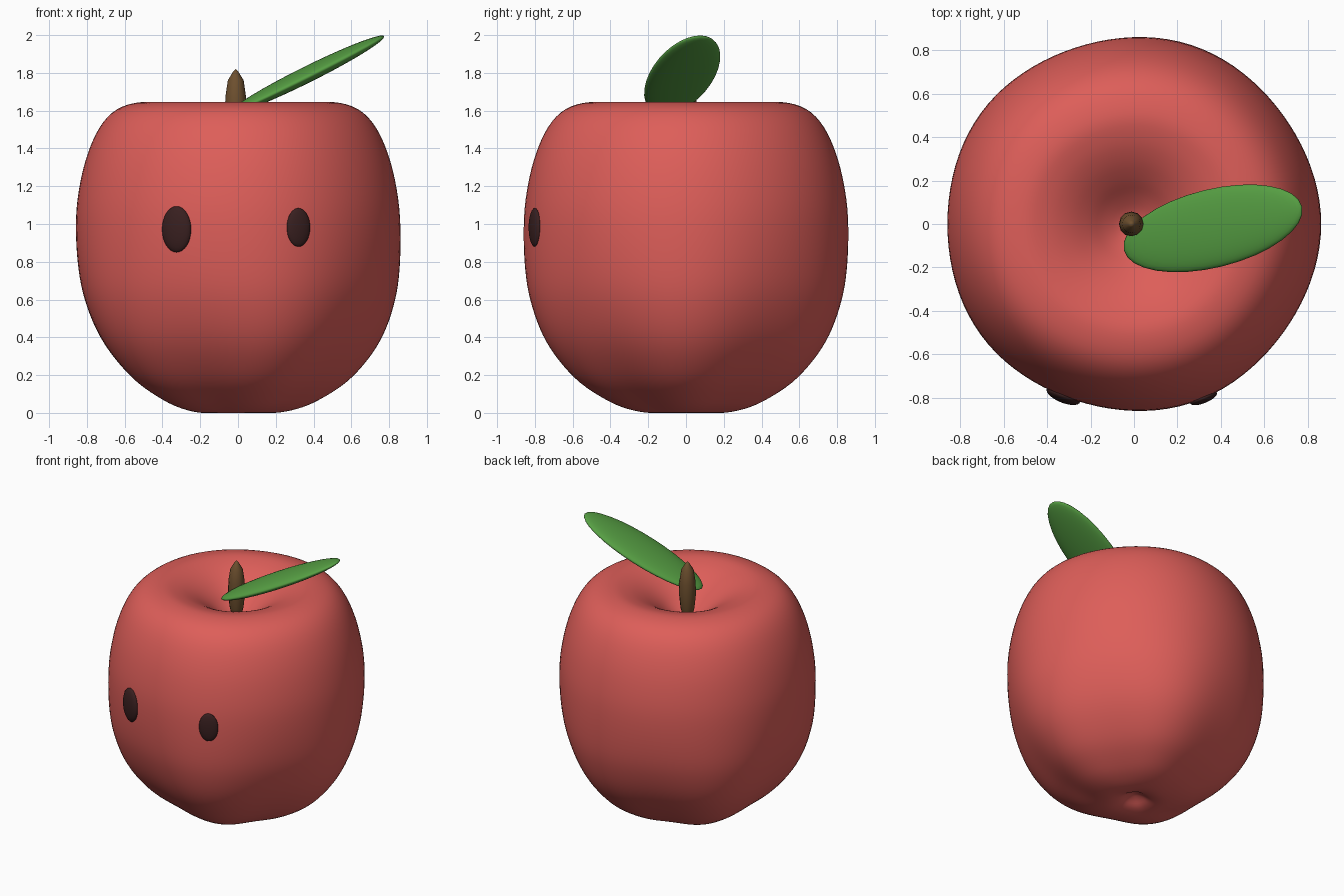
import bpy, bmesh, math
from mathutils import Vector, Matrix

if "Cube" in bpy.data.objects:
    bpy.data.objects.remove(bpy.data.objects["Cube"])


def material(name, rgb):
    m = bpy.data.materials.new(name)
    m.diffuse_color = (*rgb, 1)
    m.use_nodes = True
    m.node_tree.nodes["Principled BSDF"].inputs["Base Color"].default_value = m.diffuse_color
    return m


RED = material("apple red", (0.725, 0.112, 0.10))
GREEN = material("leaf green", (0.093, 0.345, 0.056))
BROWN = material("stem brown", (0.155, 0.08, 0.028))
DARK = material("eye dark", (0.04, 0.014, 0.014))
BODY_X, STEM_X = -0.005, -0.012      # axes of the body and the stem


def finish(bm, name, mat):
    bmesh.ops.recalc_face_normals(bm, faces=bm.faces)
    mesh = bpy.data.meshes.new(name)
    bm.to_mesh(mesh)
    bm.free()
    mesh.materials.append(mat)
    mesh.shade_smooth()
    ob = bpy.data.objects.new(name, mesh)
    bpy.context.collection.objects.link(ob)
    return ob


def smooth_profile(points, steps):
    """Catmull-Rom curve through (radius, height) points."""
    p = [Vector(q) for q in points]
    p = [Vector((-p[1].x, p[1].y))] + p + [Vector((-p[-2].x, p[-2].y))]
    out = []
    for a, b, c, d in zip(p, p[1:], p[2:], p[3:]):
        for i in range(steps):
            t = i / steps
            out.append(0.5 * (2 * b + (c - a) * t + (2 * a - 5 * b + 4 * c - d) * t * t
                              + (3 * b - a - 3 * c + d) * t ** 3))
    return out + [p[-2]]


def lathe(name, profile, sides, mat, x, lobe=lambda r, z: 0):
    """Revolve a profile that ends on the axis, with optional five-fold lobes."""
    bm = bmesh.new()
    rings = []
    for r, z in profile[1:-1]:
        ring = []
        for k in range(sides):
            a = 2 * math.pi * k / sides
            rr = r * (1 + lobe(r, z) * math.cos(5 * a))
            ring.append(bm.verts.new((rr * math.cos(a) + x, rr * math.sin(a), z)))
        rings.append(ring)
    for lo, hi in zip(rings, rings[1:]):
        for k in range(sides):
            n = (k + 1) % sides
            bm.faces.new((lo[k], lo[n], hi[n], hi[k]))
    for ring, end in ((rings[0], profile[0]), (rings[-1], profile[-1])):
        tip = bm.verts.new((x, 0, end[1]))
        for k in range(sides):
            bm.faces.new((ring[k], ring[(k + 1) % sides], tip))
    return finish(bm, name, mat)


def ellipsoid(name, centre, axes, radii, mat):
    """Sphere stretched along three given axes."""
    bm = bmesh.new()
    bmesh.ops.create_uvsphere(bm, u_segments=32, v_segments=20, radius=1)
    cols = [a.normalized() * r for a, r in zip(axes, radii)]
    m = Matrix(cols).transposed().to_4x4()
    m.translation = centre
    bmesh.ops.transform(bm, matrix=m, verts=bm.verts)
    return finish(bm, name, mat)


# Apple body, dimpled at both ends, with five soft lobes stronger underneath
body = [(0, 0.06), (0.05, 0.045), (0.11, 0.012), (0.19, 0.0), (0.30, 0.021), (0.41, 0.068),
        (0.55, 0.16), (0.665, 0.28), (0.75, 0.41), (0.81, 0.56), (0.845, 0.72),
        (0.859, 0.93), (0.849, 1.13), (0.805, 1.34), (0.732, 1.51), (0.637, 1.608),
        (0.51, 1.645), (0.40, 1.627), (0.30, 1.583), (0.21, 1.522), (0.13, 1.455),
        (0.06, 1.41), (0, 1.395)]
lathe("apple_body", smooth_profile(body, 4), 100, RED, BODY_X,
      lambda r, z: 0.005 + 0.055 * max(0, 1 - z / 1.2) ** 2 * min(1, r / 0.3))

# Stem with a pointed tip
lathe("stem", [(0, 1.39), (0.03, 1.41), (0.047, 1.48), (0.057, 1.58), (0.055, 1.67),
               (0.042, 1.76), (0.015, 1.805), (0, 1.822)], 12, BROWN, STEM_X)

# Flat leaf rising to the right
along = Vector((0.41, 0.10, 0.205))
normal = Vector((-0.45, -0.085, 0.9))
across = normal.cross(along)
normal = along.cross(across)
ellipsoid("leaf", Vector((0.363, -0.02, 1.79)), (along, across, normal),
          (along.length, 0.18, 0.041), GREEN)

# Eyes set almost flush in the front; the left one sits on a flatter side
for name, x, z, half_w, half_h, depth, radius in (
        ("left_eye", -0.325, 0.972, 0.082, 0.122, 0.032, 0.852),
        ("right_eye", 0.32, 0.982, 0.066, 0.102, 0.023, 0.864)):
    dx = x - BODY_X
    y = -math.sqrt(radius ** 2 - dx * dx)
    out = Vector((dx, y, 0))
    up = Vector((0, 0, 1))
    ellipsoid(name, Vector((x, y, z)), (up.cross(out), up, out), (half_w, half_h, depth), DARK)
